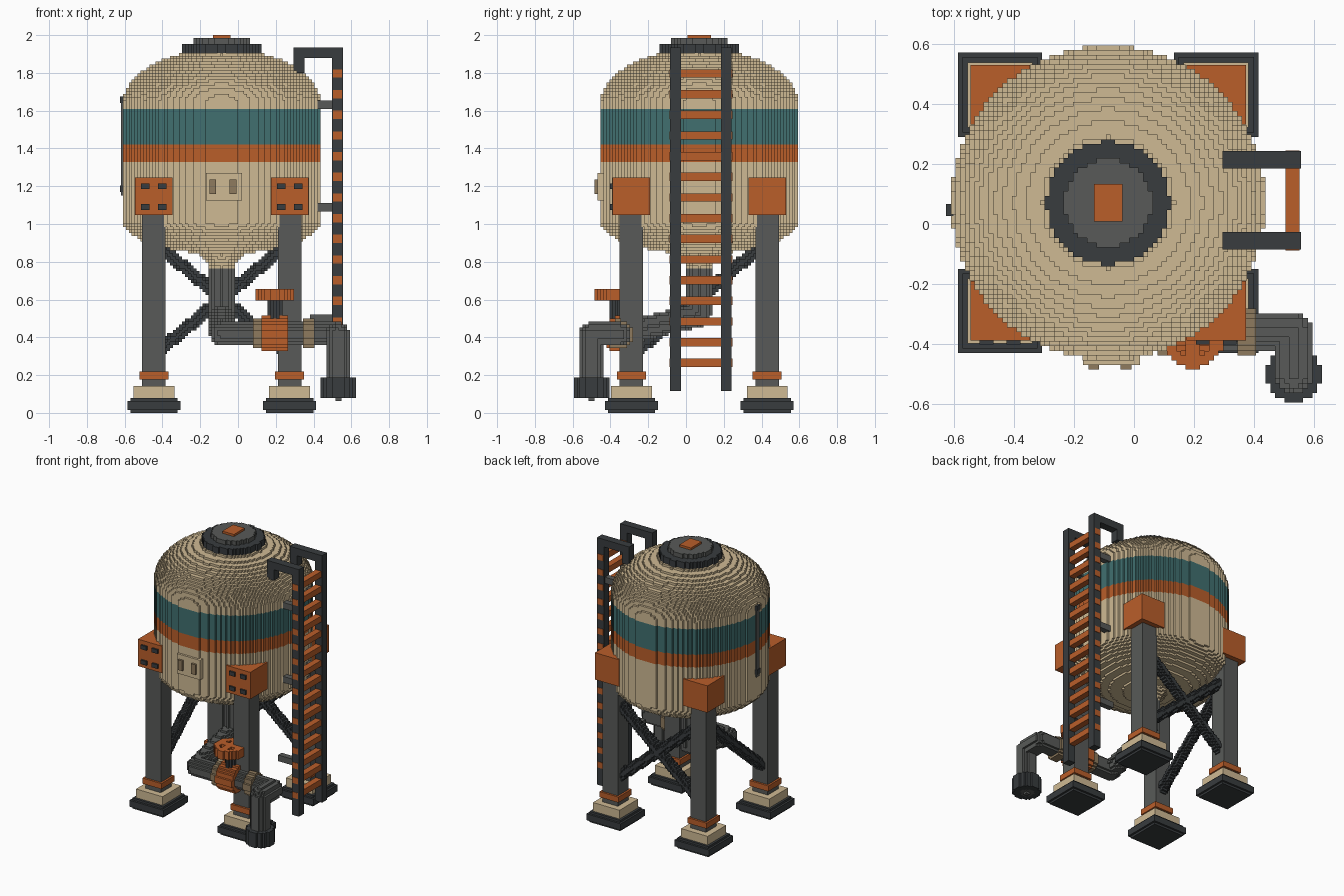
import bpy, bmesh, math
from mathutils import Vector
from itertools import product

if "Cube" in bpy.data.objects:
    bpy.data.objects.remove(bpy.data.objects["Cube"])

V = 1 / 64                    # block size of the stepped surfaces
CX, CY = -5.5 * V, 4.5 * V    # tank axis


def mat(name, hexa):
    m = bpy.data.materials.new(name)
    rgb = [int(hexa[i:i + 2], 16) / 255 for i in (0, 2, 4)]
    m.diffuse_color = [((c + 0.055) / 1.055) ** 2.4 if c > 0.04 else c / 12.92 for c in rgb] + [1]
    m.use_nodes = True
    m.node_tree.nodes["Principled BSDF"].inputs["Base Color"].default_value = m.diffuse_color
    return m


BEIGE, TAN = mat("beige", "CFBA94"), mat("tan", "8F7B5E")
ORANGE, TEAL = mat("orange", "BA5E2A"), mat("teal", "417070")
DARK, GREY = mat("dark_metal", "383C3E"), mat("grey_metal", "585A58")


def finish(name, bm, mats):
    me = bpy.data.meshes.new(name)
    bm.to_mesh(me)
    bm.free()
    ob = bpy.data.objects.new(name, me)
    for m in mats:
        me.materials.append(m)
    bpy.context.collection.objects.link(ob)


def box(name, m, x, y, z):
    bm = bmesh.new()
    bmesh.ops.create_cube(bm, size=1)
    for v in bm.verts:
        v.co = [a[0] + (c + 0.5) * (a[1] - a[0]) for c, a in zip(v.co, (x, y, z))]
    finish(name, bm, [m])


def blocks(name, inside, lo, hi, mats, pick=lambda z: 0):
    """Fill the grid where inside(p) holds and keep only the outer faces."""
    rng = [range(math.floor(a / V + 0.01), math.ceil(b / V - 0.01)) for a, b in zip(lo, hi)]
    cells = {c for c in product(*rng) if inside(Vector([(i + 0.5) * V for i in c]))}
    bm, verts = bmesh.new(), {}
    for c in cells:
        for ax in range(3):
            u, w = (ax + 1) % 3, (ax + 2) % 3
            for s in (0, 1):
                n = list(c)
                n[ax] += 2 * s - 1
                if tuple(n) in cells:
                    continue
                quad = []
                for du, dw in ((0, 0), (1, 0), (1, 1), (0, 1)):
                    k = list(c)
                    k[ax] += s
                    k[u] += du
                    k[w] += dw
                    k = tuple(k)
                    if k not in verts:
                        verts[k] = bm.verts.new([i * V for i in k])
                    quad.append(verts[k])
                f = bm.faces.new(quad if s else quad[::-1])
                f.material_index = pick((c[2] + 0.5) * V)
    finish(name, bm, mats)


def path(name, m, pts, r, flat=False):
    """Stepped round bar along a list of points."""
    pts = [Vector(p) for p in pts]

    def inside(p):
        for a, b in zip(pts, pts[1:]):
            d = b - a
            t = (p - a).dot(d) / d.length_squared
            if flat and not 0 <= t <= 1:
                continue
            if (p - a - d * min(1, max(0, t))).length <= r:
                return True
        return False
    lo = [min(p[i] for p in pts) - r for i in range(3)]
    hi = [max(p[i] for p in pts) + r for i in range(3)]
    blocks(name, inside, lo, hi, [m])


# Tank: domed top, straight wall, dished bottom and outlet cone
def tank_radius(z):
    R = 33.5 * V
    if z > 1.635:
        return R * math.sqrt(max(0, 1 - ((z - 1.635) / 0.29) ** 2))
    if z > 1.02:
        return R
    cone = 0.06 + (z - 0.77) * 0.75 if z > 0.77 else 0
    return max(cone, R * math.sqrt(max(0, 1 - ((1.02 - z) / 0.18) ** 2)))


def band(z):
    return 2 if 1.422 < z < 1.609 else 1 if 1.328 < z < 1.422 else 0


blocks("tank", lambda p: math.hypot(p.x - CX, p.y - CY) <= tank_radius(p.z),
       (CX - .54, CY - .54, .76), (CX + .54, CY + .54, 1.94), [BEIGE, ORANGE, TEAL], band)

# Top hatch
path("hatch_ring", DARK, [(CX, CY, 1.89), (CX, CY, 1.953)], 0.205, True)
path("hatch_lid", GREY, [(CX, CY, 1.95), (CX, CY, 1.985)], 0.145, True)
box("hatch_cap", ORANGE, (CX - .047, CX + .047), (CY - .0625, CY + .0625), (1.98, 2))

# Front control plate with two knobs
box("front_plate", BEIGE, (-.17, .02), (-.469, -.40), (1.125, 1.27))
for x in (-.152, -.045):
    box("plate_knob", TAN, (x, x + .036), (-.484, -.46), (1.16, 1.235))

# Sight tube on the left side
box("sight_tube", GREY, (-.62, -.6), (.031, .0625), (1.15, 1.67))
for z in (1.17, 1.64):
    box("sight_tube_clamp", DARK, (-.625, -.6), (.027, .066), (z, z + .035))

# Legs with stepped feet and brackets
for sx, sy in product((-1, 1), (-1, 1)):
    lx, ly = CX + sx * 23 * V, CY + sy * 23 * V

    def pad(name, m, half, z0, z1):
        box(name, m, (lx - half, lx + half), (ly - half, ly + half), (z0, z1))
    pad("foot_sole", DARK, .125, 0, .0156)
    pad("foot_pad", DARK, .14, .0156, .0625)
    pad("foot_pad_top", DARK, .125, .0625, .078)
    pad("foot_block", BEIGE, .108, .078, .142)
    pad("leg_collar", ORANGE, .077, .178, .219)
    pad("leg", GREY, .0625, .14, 1.06)
    pad("leg_bracket", ORANGE, .099, 1.047, 1.245)
    if sy < 0:
        for bx, bz in product((-.045, .045), (1.09, 1.2)):
            box("bracket_bolt", DARK, (lx + bx - .023, lx + bx + .023),
                (ly - .112, ly - .09), (bz - .015, bz + .015))

# Cross braces at the back, single brace on the left
yb, xl = CY + .36, CX - .36
path("back_brace_a", DARK, [(-.41, yb, .335), (.24, yb, .875)], .034)
path("back_brace_b", DARK, [(.24, yb, .335), (-.41, yb, .875)], .034)
path("left_brace", DARK, [(xl, -.25, .335), (xl, .39, .875)], .034)

# Outlet pipe, flanges, valve and handwheel
PY, PZ, PX = -.355, .415, .53
path("outlet_pipe", GREY, [(CX, CY, .76), (CX, CY, .52), (CX, PY, PZ), (PX, PY, PZ),
                           (PX, -.5, PZ), (PX, -.5, .13)], .063)
path("pipe_end", DARK, [(PX, -.5, .075), (PX, -.5, .18)], .091, True)
for x0, x1 in ((.075, .125), (.34, .40)):
    path("pipe_flange", TAN, [(x0, PY, PZ), (x1, PY, PZ)], .079, True)
path("valve_body", ORANGE, [(.118, PY, PZ), (.272, PY, PZ)], .094, True)
WX, WY = .195, -.37
path("valve_stem", DARK, [(WX, WY, .48), (WX, WY, .64)], .032, True)


def wheel(p):
    x, y = p.x - WX, p.y - WY
    r = math.hypot(x, y)
    return r < .108 and (r > .068 or min(abs(x), abs(y)) < .02 or r < .04)


blocks("handwheel", wheel, (.07, -.5, .609), (.32, -.24, .656), [ORANGE])

# Ladder: hooked rails, wall stubs and rungs
for y in (-.085, .184):
    ys = (y, y + .058)
    box("ladder_rail", DARK, (.498, .556), ys, (.115, 1.935))
    box("ladder_hook", DARK, (.294, .498), ys, (1.88, 1.935))
    box("ladder_hook_end", DARK, (.294, .352), ys, (1.8, 1.88))
    for x0, z0 in ((.37, 1.61), (.37, 1.065), (.38, .475)):
        box("ladder_stub", GREY, (x0, .5), (y + .008, y + .05), (z0, z0 + .045))
for i in range(15):
    z = .265 + i * .1094
    box("ladder_rung", ORANGE, (.504, .55), (-.088, .245), (z - .022, z + .022))
